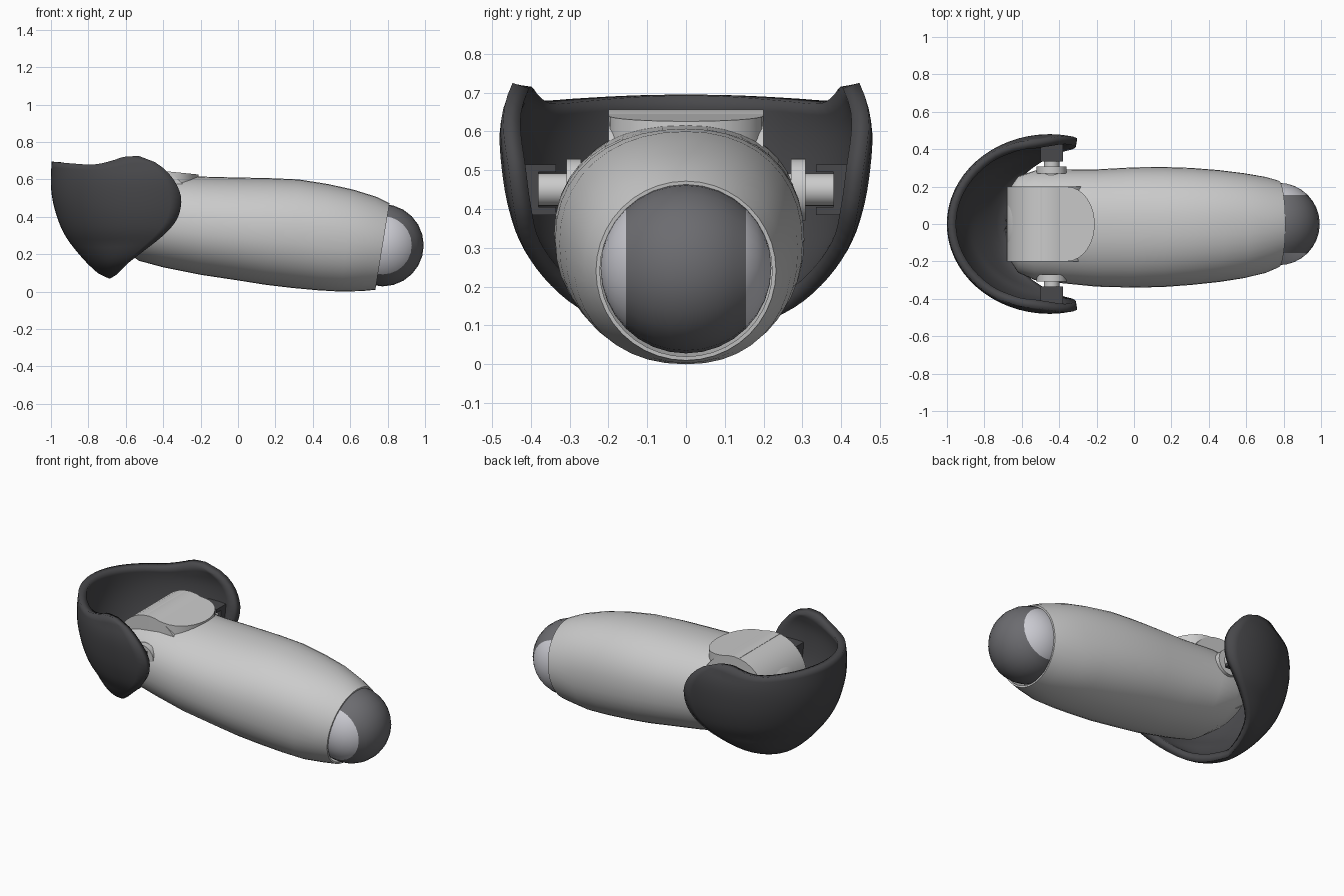
import bpy, bmesh, math
from mathutils import Vector

if "Cube" in bpy.data.objects:
    bpy.data.objects.remove(bpy.data.objects["Cube"])


def material(name, v):
    m = bpy.data.materials.new(name)
    m.diffuse_color = (v, v, v * 1.08, 1)
    m.use_nodes = True
    m.node_tree.nodes["Principled BSDF"].inputs["Base Color"].default_value = m.diffuse_color
    return m


DARK = material("charcoal", 0.065)
MID = material("mid_grey", 0.15)
LIGHT = material("light_grey", 0.6)


def finish(bm, name, mat=None, angle=40):
    me = bpy.data.meshes.new(name)
    bm.to_mesh(me)
    bm.free()
    ob = bpy.data.objects.new(name, me)
    bpy.context.collection.objects.link(ob)
    if mat:
        me.materials.append(mat)
    bpy.ops.object.select_all(action='DESELECT')
    ob.select_set(True)
    bpy.context.view_layer.objects.active = ob
    bpy.ops.object.shade_smooth_by_angle(angle=math.radians(angle))
    return ob


def curve(pts, t):
    """Smooth interpolation through (t, value) points."""
    n = len(pts)
    t = min(max(t, pts[0][0]), pts[-1][0])
    i = max(k for k in range(n - 1) if pts[k][0] <= t or k == 0)

    def slope(k):
        a, b = pts[max(k - 1, 0)], pts[min(k + 1, n - 1)]
        return (b[1] - a[1]) / (b[0] - a[0])
    (t0, v0), (t1, v1) = pts[i], pts[i + 1]
    h = t1 - t0
    u = (t - t0) / h
    return (v0 * (2*u**3 - 3*u*u + 1) + v1 * (3*u*u - 2*u**3)
            + h * slope(i) * (u**3 - 2*u*u + u) + h * slope(i + 1) * (u**3 - u*u))


# Sleeve: lofted rounded sections (x, top, bottom, half width -y, half width +y)
stations = [(-.68, .50, .36, .12, .12), (-.665, .535, .31, .19, .19),
            (-.62, .59, .23, .26, .255), (-.53, .61, .165, .30, .285),
            (-.40, .625, .13, .315, .29), (-.20, .615, .09, .335, .292),
            (0, .61, .06, .34, .303), (.15, .607, .037, .337, .305),
            (.30, .60, .02, .326, .30), (.45, .575, .007, .31, .288),
            (.58, .545, .0, .29, .272), (.70, .507, .003, .262, .252),
            (.772, .472, .01, .232, .232), (.772, .462, .02, .222, .222),
            (.65, .462, .02, .222, .222)]
SEG = 40
bm = bmesh.new()
rings = []
for x, top, bot, wl, wr in stations:
    ring = []
    for k in range(SEG):
        a = 2 * math.pi * k / SEG
        c, s = math.cos(a), math.sin(a)
        p = 0.92 if x < .6 else 1.0
        y = math.copysign(abs(c) ** p, c) * (wr if c > 0 else wl)
        z = (top + bot) / 2 + math.copysign(abs(s) ** p, s) * (top - bot) / 2
        shear = .163 * min(max(x / .77, 0), 1)
        ring.append(bm.verts.new((x + shear * (z - .24), y, z)))
    rings.append(ring)
for r0, r1 in zip(rings, rings[1:]):
    for k in range(SEG):
        j = (k + 1) % SEG
        bm.faces.new((r0[k], r0[j], r1[j], r1[k]))
bm.faces.new(rings[0])
bmesh.ops.recalc_face_normals(bm, faces=bm.faces)
finish(bm, "sleeve")

# Ball tip: dark middle band with lighter side caps
bm = bmesh.new()
bmesh.ops.create_uvsphere(bm, u_segments=24, v_segments=16, radius=.22)
for v in bm.verts:
    v.co = Vector((v.co.x + .773, v.co.z, .248 - v.co.y))
for y in (-.155, .155):
    bmesh.ops.bisect_plane(bm, geom=bm.verts[:] + bm.edges[:] + bm.faces[:],
                           plane_co=(0, y, 0), plane_no=(0, 1, 0))
bmesh.ops.recalc_face_normals(bm, faces=bm.faces)
for f in bm.faces:
    f.material_index = int(abs(f.calc_center_median().y) > .155)
ball = finish(bm, "ball_tip", MID)
ball.data.materials.append(LIGHT)

# Elbow guard: bowl defined by rear, width and front-edge curves over height
rear = [(.07, -.69), (.10, -.75), (.20, -.85), (.31, -.93), (.44, -.98), (.56, -1.0), (.73, -.995)]
width = [(.07, 0), (.085, .12), (.13, .25), (.20, .345), (.30, .42), (.40, .457),
         (.50, .475), (.60, .48), (.67, .468), (.73, .445)]
front = [(.07, -.685), (.09, -.65), (.15, -.59), (.22, -.50), (.30, -.40), (.38, -.33),
         (.46, -.305), (.53, -.31), (.62, -.36), (.69, -.44), (.725, -.53)]
rim = [(0, .695), (.2, .685), (.4, .68), (.6, .70), (.8, .72), (1, .725)]
N, ROWS = 18, 28
bm = bmesh.new()
grid = []
for j in range(ROWS + 1):
    v = (j / ROWS) ** 1.4
    row = []
    for i in range(-N, N + 1):
        s = 1 - math.cos(abs(i) / N * math.pi / 2)
        z = .07 + v * (curve(rim, s) - .07)
        xb, xf, w = curve(rear, z), curve(front, z), curve(width, z)
        xc = min(-.45, xf)
        x = xb + (xf - xb) * s
        if x < xc:
            y = w * math.sqrt(max(0, 1 - ((xc - x) / (xc - xb)) ** 2))
        else:
            y = w * (1 - 1.8 * (x - xc) ** 2)
        row.append(bm.verts.new((x, math.copysign(y, i), z)))
    grid.append(row)
for r0, r1 in zip(grid, grid[1:]):
    for i in range(2 * N):
        bm.faces.new((r0[i], r1[i], r1[i + 1], r0[i + 1]))
bmesh.ops.remove_doubles(bm, verts=bm.verts, dist=.0008)
guard = finish(bm, "elbow_guard", DARK, 50)
sol = guard.modifiers.new("thickness", 'SOLIDIFY')
sol.thickness, sol.offset = .045, -1


def prism(name, outline, y0, y1, mat=None):
    """Extrude an (x, z) outline from y0 to y1."""
    bm = bmesh.new()
    f = bm.faces.new([bm.verts.new((x, y0, z)) for x, z in outline])
    ext = bmesh.ops.extrude_face_region(bm, geom=[f])
    for v in ext["geom"]:
        if isinstance(v, bmesh.types.BMVert):
            v.co.y = y1
    bmesh.ops.recalc_face_normals(bm, faces=bm.faces)
    return finish(bm, name, mat, 30)


def disc(cx, cz, r, n=24):
    return [(cx + r * math.cos(2 * math.pi * k / n), cz + r * math.sin(2 * math.pi * k / n))
            for k in range(n)]


# Elbow joint drum
prism("elbow_drum", disc(-.465, .44, .217, 32), -.2, .2)

# Sloped top plate with rounded front end
bm = bmesh.new()
pts = [(-.5, -.2), (-.36, -.2)]
pts += [(-.36 + .15 * math.cos(a), .2 * math.sin(a))
        for a in (math.radians(-90 + 12 * k) for k in range(1, 15))]
pts += [(-.36, .2), (-.5, .2)]
low = [bm.verts.new((x, y, .55)) for x, y in pts]
high = [bm.verts.new((x, y, .655 - .10 * (x + .5))) for x, y in pts]
bm.faces.new(high)
bm.faces.new(low[::-1])
for k in range(len(pts)):
    j = (k + 1) % len(pts)
    bm.faces.new((low[k], low[j], high[j], high[k]))
bmesh.ops.recalc_face_normals(bm, faces=bm.faces)
finish(bm, "top_plate", None, 30)

# Hinge pins, washers and guard brackets on both sides
for side, s in (("left", 1), ("right", -1)):
    prism("hinge_pin_" + side, disc(-.44, .45, .042), s * .25, s * .385)
    prism("hinge_washer_" + side, disc(-.44, .45, .08), s * .27, s * .308)
    for tag, z in (("lower", .395), ("upper", .505)):
        prism(f"bracket_{tag}_{side}",
              [(-.5, z - .01), (-.38, z - .01), (-.38, z + .01), (-.5, z + .01)],
              s * .335, s * .445, DARK)
    prism("bracket_back_" + side, [(-.5, .39), (-.38, .39), (-.38, .51), (-.5, .51)],
          s * .38, s * .445, DARK)
